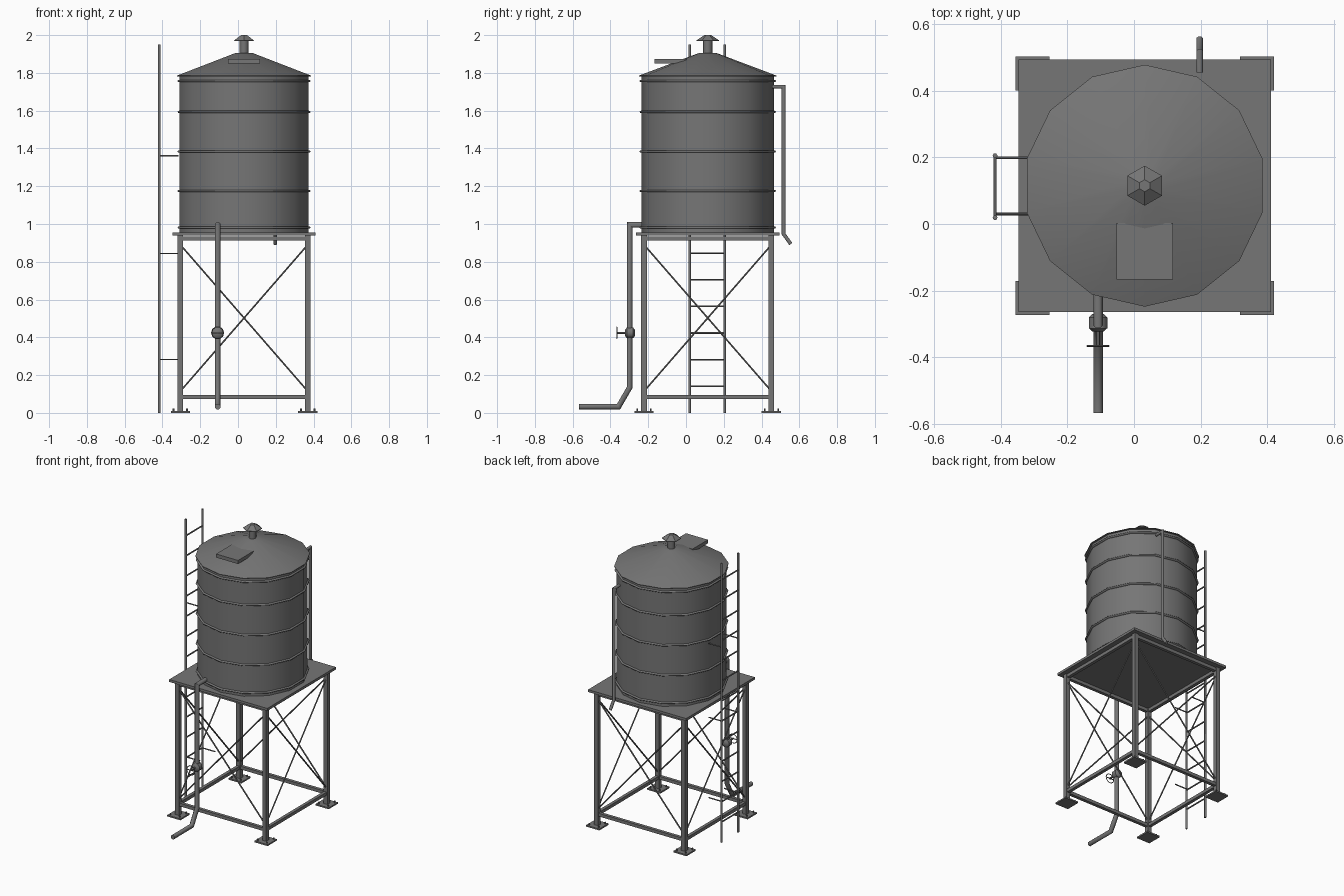
import bpy, bmesh
from math import sin, cos, tau, radians
from mathutils import Vector

if "Cube" in bpy.data.objects:
    bpy.data.objects.remove(bpy.data.objects["Cube"])

CX, CY = 0.032, 0.115      # tower axis
LEG = 0.337                # leg offset from the axis

# Dark grey metal for every part
METAL = bpy.data.materials.new("dark_metal")
METAL.diffuse_color = (.18, .18, .18, 1)
METAL.use_nodes = True
METAL.node_tree.nodes["Principled BSDF"].inputs["Base Color"].default_value = METAL.diffuse_color


def finish(name, bm, smooth=None):
    bmesh.ops.recalc_face_normals(bm, faces=bm.faces)
    me = bpy.data.meshes.new(name)
    bm.to_mesh(me)
    bm.free()
    me.materials.append(METAL)
    ob = bpy.data.objects.new(name, me)
    bpy.context.collection.objects.link(ob)
    if smooth:
        bpy.ops.object.select_all(action='DESELECT')
        ob.select_set(True)
        bpy.context.view_layer.objects.active = ob
        bpy.ops.object.shade_smooth_by_angle(angle=radians(smooth))
    return ob


def skin(bm, rings, closed=False):
    """Join vertex rings with quads; cap the ends unless the rings loop."""
    vs = [[bm.verts.new(p) for p in r] for r in rings]
    n = len(vs[0])
    pairs = list(zip(vs, vs[1:])) + ([(vs[-1], vs[0])] if closed else [])
    for a, b in pairs:
        for i in range(n):
            j = (i + 1) % n
            bm.faces.new((a[i], a[j], b[j], b[i]))
    if not closed:
        bm.faces.new(vs[0])
        bm.faces.new(vs[-1])


def lathe(name, profile, n, smooth=None, closed=False):
    bm = bmesh.new()
    skin(bm, [[(CX + r * sin(tau * i / n), CY + r * cos(tau * i / n), z)
               for i in range(n)] for r, z in profile], closed)
    return finish(name, bm, smooth)


def box(bm, c, s):
    x, y, z = (v / 2 for v in s)
    skin(bm, [[(c[0] + a * x, c[1] + b * y, c[2] + k * z)
               for a, b in ((-1, -1), (1, -1), (1, 1), (-1, 1))] for k in (-1, 1)])


def rod(bm, a, b, r, n=6):
    a, b = Vector(a), Vector(b)
    q = (b - a).to_track_quat('Z', 'Y')
    off = [q @ Vector((r * cos(tau * i / n), r * sin(tau * i / n), 0)) for i in range(n)]
    skin(bm, [[p + o for o in off] for p in (a, b)])


def pipe(name, x, path, r, n=8):
    """Mitred pipe along a (y, z) path."""
    pts = [Vector(p) for p in path]
    rings = []
    for k, p in enumerate(pts):
        d0 = (p - pts[k - 1]).normalized() if k else (pts[1] - p).normalized()
        d1 = (pts[k + 1] - p).normalized() if k < len(pts) - 1 else d0
        t = (d0 + d1).normalized()
        m = Vector((-t.y, t.x)) / t.dot(d0)
        rings.append([(x + r * cos(tau * (i + .5) / n),
                       p.x + r * m.x * sin(tau * (i + .5) / n),
                       p.y + r * m.y * sin(tau * (i + .5) / n)) for i in range(n)])
    bm = bmesh.new()
    skin(bm, rings)
    return finish(name, bm, 46)


# Tank, roof and hoops
lathe("tank_body", [(.35, .955), (.35, 1.784)], 14, 30)
lathe("tank_roof", [(.363, 1.782), (.363, 1.786), (.05, 1.904), (.02, 1.905)], 14, 30)
for k, z in enumerate((.981, 1.175, 1.384, 1.594, 1.757)):
    lathe(f"tank_hoop_{k + 1}", [(.348, z - .006), (.358, z - .005), (.361, z),
                                 (.358, z + .005), (.348, z + .006)], 14, 75, True)

# Roof vent and hatch
lathe("vent_pipe", [(.024, 1.88), (.024, 1.98)], 8, 46)
lathe("vent_cap", [(.06, 1.968), (.06, 1.972), (.018, 2.0)], 6)
bm = bmesh.new()
box(bm, (CX, -.082, 1.862), (.17, .17, .025))
finish("roof_hatch", bm)

# Platform
bm = bmesh.new()
box(bm, (CX, CY, .9475), (.758, .758, .017))
finish("platform", bm)

# Legs with foot plates and bolts
for sx in (-1, 1):
    for sy in (-1, 1):
        x, y = CX + sx * LEG, CY + sy * LEG
        tag = ("front_" if sy < 0 else "back_") + ("left" if sx < 0 else "right")
        bm = bmesh.new()
        box(bm, (x, y, .472), (.03, .03, .936))
        finish(f"leg_{tag}", bm)
        bm = bmesh.new()
        box(bm, (x, y, .005), (.102, .102, .01))
        for bx in (-.036, .036):
            for by in (-.036, .036):
                rod(bm, (x + bx, y + by, .008), (x + bx, y + by, .022), .005)
        finish(f"foot_{tag}", bm)

# Beams and cross braces on all four sides
beams, braces = bmesh.new(), bmesh.new()
for s in (-LEG, LEG):
    for z in (.085, .924):
        box(beams, (CX, CY + s, z), (2 * LEG, .022, .022))
        box(beams, (CX + s, CY, z), (.022, 2 * LEG, .022))
    for d in (-1, 1):
        e = LEG * d
        rod(braces, (CX - e, CY + s, .115), (CX + e, CY + s, .89), .005)
        rod(braces, (CX + s, CY - e, .115), (CX + s, CY + e, .89), .005)
finish("frame_beams", beams)
finish("cross_braces", braces)

# Ladder with stand-off brackets
LX, Y0, Y1 = -.417, .019, .205
bm = bmesh.new()
for y in (Y0, Y1):
    rod(bm, (LX, y, 0), (LX, y, 1.95), .0075)
finish("ladder_rails", bm, 61)
bm = bmesh.new()
for k in range(1, 14):
    rod(bm, (LX, Y0, .141 * k), (LX, Y1, .141 * k), .005)
finish("ladder_rungs", bm)
bm = bmesh.new()
for z in (.283, .844, 1.361):
    for y in (.03, .199):
        rod(bm, (LX, y, z), (-.315, y, z), .004)
finish("ladder_brackets", bm)

# Outlet pipe with valve and handwheel
PX, PY, VZ = -.108, -.298, .424
pipe("outlet_pipe", PX, [(-.19, .996), (PY, .996), (PY, .135), (-.357, .033), (-.567, .033)], .0155)


def disc(r, y, n):
    return [(PX + r * sin(tau * (i + .5) / n), y, VZ + r * cos(tau * (i + .5) / n))
            for i in range(n)]


bm = bmesh.new()
skin(bm, [disc(r, y, 8) for r, y in ((.018, -.323), (.03, -.313), (.03, -.28), (.018, -.27))])
finish("valve_body", bm, 46)
bm = bmesh.new()
rod(bm, (PX, PY, VZ), (PX, -.368, VZ), .006)
rod(bm, (PX - .032, -.366, VZ), (PX + .032, -.366, VZ), .003)
finish("valve_stem", bm)
bm = bmesh.new()
skin(bm, [disc(r, y, 10) for r, y in ((.029, -.366), (.032, -.369), (.035, -.366), (.032, -.363))], True)
finish("valve_handwheel", bm, 40)

# Overflow pipe
pipe("overflow_pipe", .197, [(.455, 1.727), (.516, 1.727), (.516, .948), (.555, .894)], .0105)
